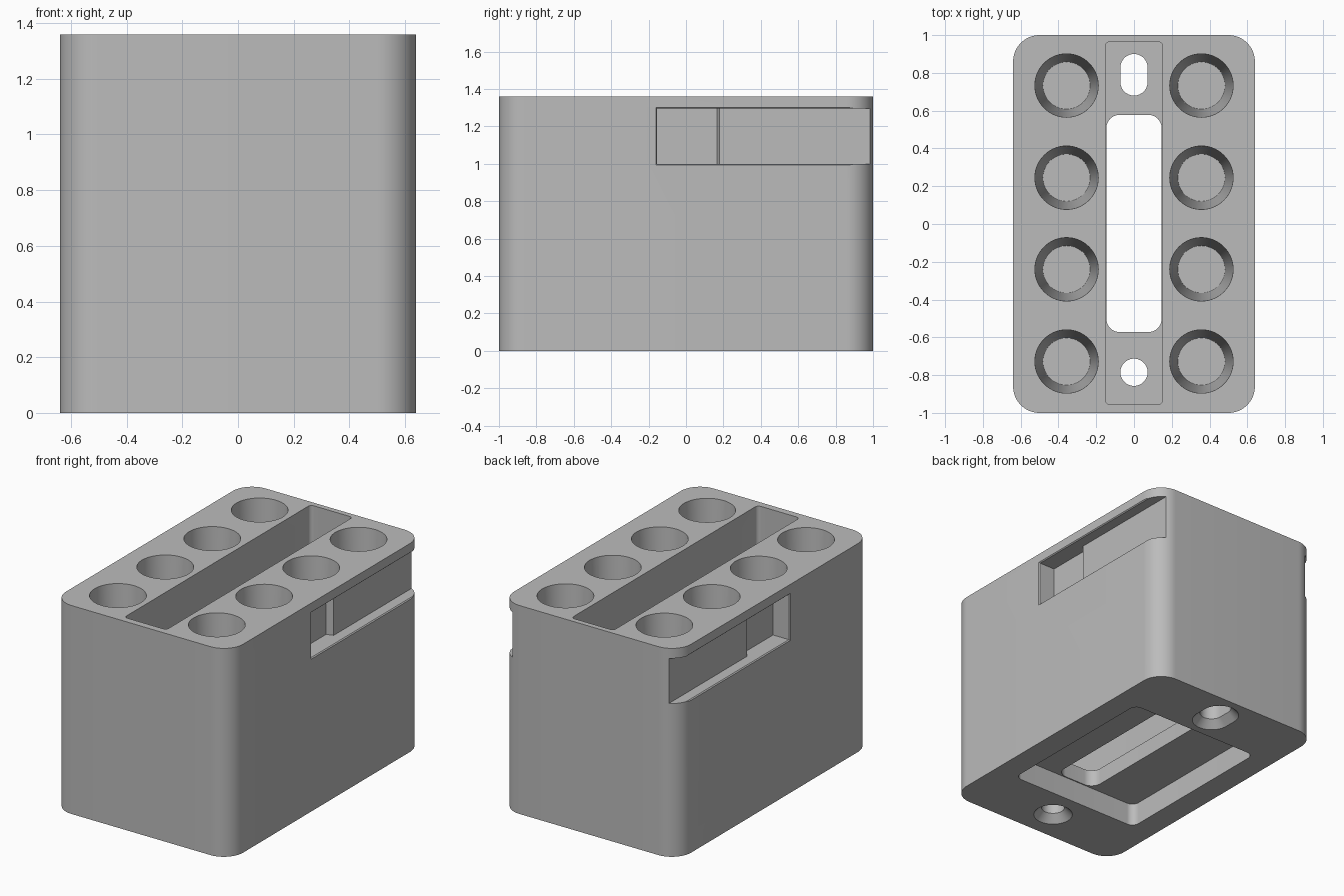
import bpy
import bmesh
from math import cos, sin, pi

cube = bpy.data.objects.get("Cube")
if cube:
    bpy.data.objects.remove(cube)


def new_object(name, bm):
    bmesh.ops.remove_doubles(bm, verts=bm.verts, dist=1e-5)
    bmesh.ops.recalc_face_normals(bm, faces=bm.faces)
    mesh = bpy.data.meshes.new(name)
    bm.to_mesh(mesh)
    bm.free()
    obj = bpy.data.objects.new(name, mesh)
    bpy.context.collection.objects.link(obj)
    return obj


def rounded_outline(cx, cy, hx, hy, r, steps=14):
    """Counter-clockwise rounded rectangle; a circle when hx = hy = r."""
    pts = []
    for k, (sx, sy) in enumerate([(1, 1), (-1, 1), (-1, -1), (1, -1)]):
        for i in range(steps + 1):
            a = (k + i / steps) * pi / 2
            pts.append((cx + sx * (hx - r) + r * cos(a),
                        cy + sy * (hy - r) + r * sin(a)))
    return pts


def loft(name, layers):
    """Closed solid through a stack of (outline, z) layers."""
    bm = bmesh.new()
    rings = [[bm.verts.new((x, y, z)) for x, y in pts] for pts, z in layers]
    for low, high in zip(rings, rings[1:]):
        n = len(low)
        for i in range(n):
            j = (i + 1) % n
            bm.faces.new((low[i], low[j], high[j], high[i]))
    bm.faces.new(rings[0][::-1])
    bm.faces.new(rings[-1])
    return new_object(name, bm)


def prism(name, outline, z0, z1):
    return loft(name, [(outline, z0), (outline, z1)])


def cut(target, cutter):
    cutter.hide_render = True
    mod = target.modifiers.new("cut", 'BOOLEAN')
    mod.operation = 'DIFFERENCE'
    mod.solver = 'EXACT'
    mod.object = cutter
    bpy.context.view_layer.objects.active = target
    bpy.ops.object.modifier_apply(modifier=mod.name)
    bpy.data.objects.remove(cutter)


HEIGHT = 1.36
FLOOR = 0.26

# Main block with rounded vertical corners
block = prism("holder_block", rounded_outline(0, 0, 0.64, 1.0, 0.14), 0, HEIGHT)

# Eight tapered round sockets
for x in (-0.357, 0.357):
    for y in (-0.728, -0.24, 0.245, 0.733):
        cut(block, loft("socket_cutter", [
            (rounded_outline(x, y, r, r, r), z)
            for r, z in ((0.125, FLOOR), (0.168, HEIGHT), (0.169, HEIGHT + 0.03))]))

# Long centre trough, its floor opening and the recess underneath
cut(block, prism("trough_cutter", rounded_outline(0, 0.005, 0.152, 0.96, 0.025),
                 FLOOR, HEIGHT + 0.1))
cut(block, prism("underside_cutter", rounded_outline(0, 0.003, 0.48, 0.582, 0.05),
                 -0.1, 0.15))
cut(block, prism("opening_cutter", rounded_outline(0, 0.003, 0.146, 0.575, 0.07),
                 0.1, FLOOR + 0.1))

# Countersunk screw hole at the front, screw slot at the back
for y, extra in ((-0.785, 0), (0.79, 0.038)):
    cut(block, loft("screw_cutter", [
        (rounded_outline(0, y, r, r + extra, r), z)
        for r, z in ((0.13, -0.01), (0.072, 0.05), (0.072, FLOOR + 0.1))]))

# Stepped side pockets, running out through the back corners
for side in (-1, 1):
    pocket = [(0.7, -0.155), (0.52, -0.155), (0.52, 0.165),
              (0.565, 0.18), (0.565, 1.1), (0.7, 1.1)]
    cut(block, prism("pocket_cutter", [(side * x, y) for x, y in pocket], 1.0, 1.295))

    # Chamfered pocket rim
    bm = bmesh.new()
    for x, grow in ((0.601, -0.03), (0.666, 0.03)):
        for y in (-0.155 - grow, 1.15):
            for z in (1.0 - grow, 1.295 + grow):
                bm.verts.new((side * x, y, z))
    bmesh.ops.convex_hull(bm, input=bm.verts)
    cut(block, new_object("rim_cutter", bm))

# Plain grey plastic
grey = bpy.data.materials.new("grey_plastic")
grey.use_nodes = True
colour = (0.5, 0.5, 0.5, 1)
grey.diffuse_color = colour
grey.node_tree.nodes["Principled BSDF"].inputs["Base Color"].default_value = colour
block.data.materials.clear()
block.data.materials.append(grey)

bpy.ops.object.select_all(action='DESELECT')
block.select_set(True)
bpy.context.view_layer.objects.active = block
bpy.ops.object.shade_smooth_by_angle(angle=pi / 6)
